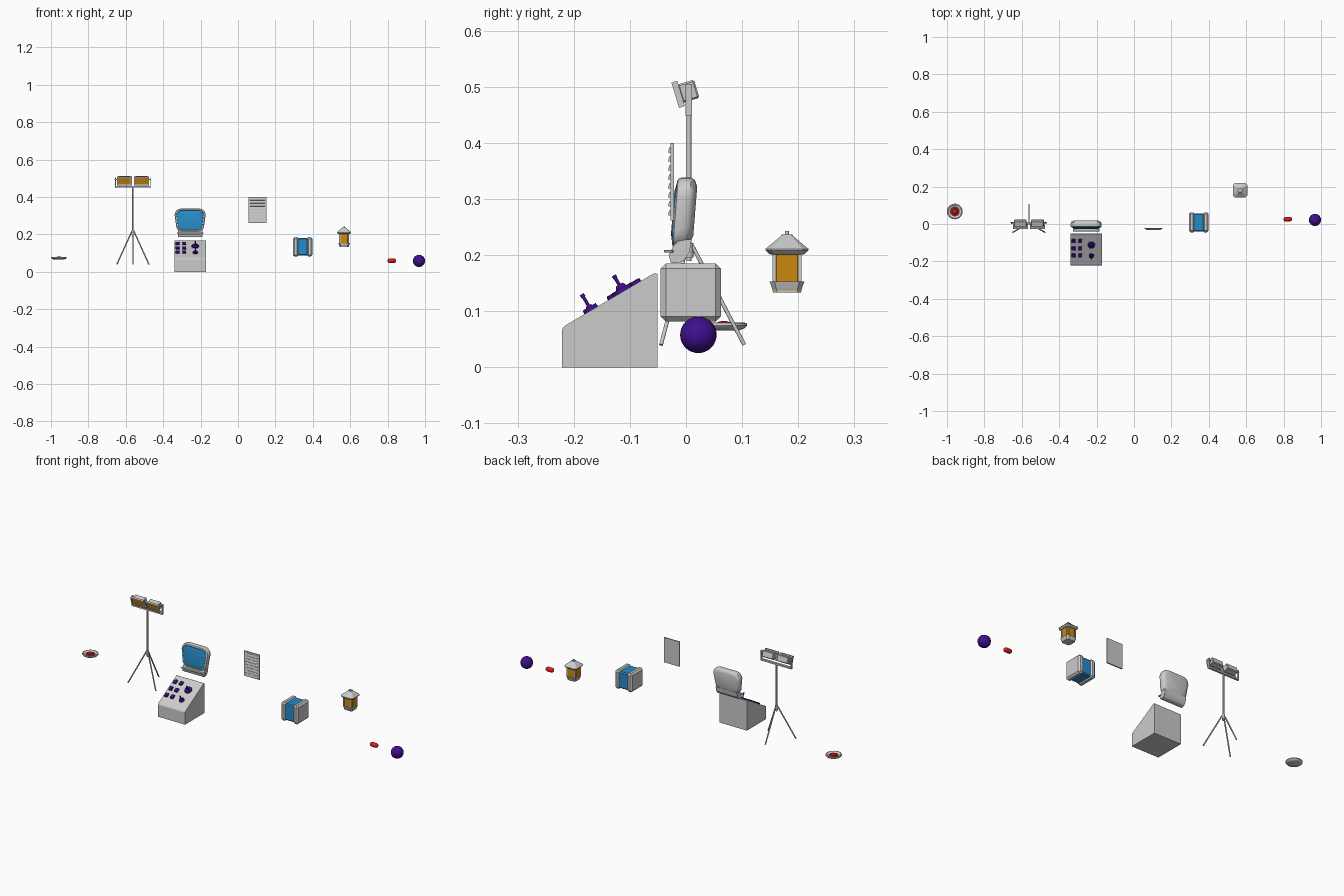
import bpy, bmesh, math
from mathutils import Vector, Matrix

if "Cube" in bpy.data.objects:
    bpy.data.objects.remove(bpy.data.objects["Cube"])


def material(name, rgb):
    m = bpy.data.materials.new(name)
    m.diffuse_color = (*rgb, 1)
    m.use_nodes = True
    m.node_tree.nodes["Principled BSDF"].inputs["Base Color"].default_value = m.diffuse_color
    return m


PURPLE = material("purple", (0.05, 0.005, 0.27))
BLUE = material("blue", (0.02, 0.26, 0.58))
AMBER = material("amber", (0.6, 0.25, 0.005))
RED = material("red", (0.75, 0.01, 0.01))
DARK = material("dark_red", (0.2, 0.02, 0.02))


def finish(name, bm, mat=None, smooth=False):
    bmesh.ops.recalc_face_normals(bm, faces=bm.faces)
    me = bpy.data.meshes.new(name)
    bm.to_mesh(me)
    bm.free()
    ob = bpy.data.objects.new(name, me)
    bpy.context.collection.objects.link(ob)
    if mat:
        me.materials.append(mat)
    if smooth:
        bpy.ops.object.select_all(action='DESELECT')
        ob.select_set(True)
        bpy.context.view_layer.objects.active = ob
        bpy.ops.object.shade_smooth_by_angle(angle=math.radians(40))
    return ob


def box(name, c, size, mat=None, tilt=0, bevel=0, seg=1):
    bm = bmesh.new()
    bmesh.ops.create_cube(bm, size=1, matrix=Matrix.Diagonal((*size, 1)))
    if bevel:
        bmesh.ops.bevel(bm, geom=bm.edges[:], offset=bevel, segments=seg, affect='EDGES', profile=0.5)
    bm.transform(Matrix.Translation(c) @ Matrix.Rotation(tilt, 4, 'X'))
    return finish(name, bm, mat)


def rod(name, a, b, r1, r2=None, mat=None, n=10):
    a, b = Vector(a), Vector(b)
    bm = bmesh.new()
    bmesh.ops.create_cone(bm, cap_ends=True, segments=n, radius1=r1, radius2=r1 if r2 is None else r2,
                          depth=(b - a).length)
    bm.transform(Matrix.Translation((a + b) / 2) @ (b - a).to_track_quat('Z', 'Y').to_matrix().to_4x4())
    return finish(name, bm, mat, True)


def skin(name, rings, mat=None, smooth=False):
    """Join equal-length closed rings and cap both ends."""
    bm = bmesh.new()
    vs = [[bm.verts.new(p) for p in ring] for ring in rings]
    n = len(vs[0])
    for a, b in zip(vs, vs[1:]):
        for i in range(n):
            bm.faces.new((a[i], a[(i + 1) % n], b[(i + 1) % n], b[i]))
    bm.faces.new(vs[0])
    bm.faces.new(vs[-1])
    return finish(name, bm, mat, smooth)


def side_profile(name, pts, cx, hw, mat=None):
    return skin(name, [[(cx + s * hw, y, z) for y, z in pts] for s in (-1, 1)], mat)


def lathe(name, pts, c, axis='Z', n=24, mat=None):
    """Turn (radius, height) points round an axis; ends sit on the axis."""
    bm = bmesh.new()
    vs = [bm.verts.new((r, 0, h)) for r, h in pts]
    es = [bm.edges.new(p) for p in zip(vs, vs[1:])]
    bmesh.ops.spin(bm, geom=vs + es, cent=(0, 0, 0), axis=(0, 0, 1), angle=2 * math.pi, steps=n, use_merge=True)
    bmesh.ops.remove_doubles(bm, verts=bm.verts, dist=1e-5)
    turn = Matrix.Rotation(math.pi / 2, 4, 'Y') if axis == 'X' else Matrix()
    bm.transform(Matrix.Translation(c) @ turn)
    return finish(name, bm, mat, True)


# Small dish with a red lens
DC = (-0.958, 0.067, 0.066)
lathe("dish", [(0, 0), (0.028, 0), (0.038, 0.004), (0.042, 0.009), (0.041, 0.013), (0.036, 0.014),
               (0.025, 0.007), (0, 0.007)], DC)
lathe("dish_well", [(0, 0.0075), (0.025, 0.0075), (0.026, 0.009), (0.02, 0.010), (0, 0.010)], DC, mat=DARK)
lathe("dish_lens", [(0, 0.009), (0.014, 0.009), (0.012, 0.014), (0.007, 0.016), (0, 0.017)], DC, mat=RED)

# Twin work light on a tripod
LX, LY = -0.562, 0.005
rod("tripod_pole", (LX, LY, 0.19), (LX, LY, 0.452), 0.0045)
rod("tripod_hub", (LX, LY, 0.196), (LX, LY, 0.222), 0.008)
for i in range(3):
    a = math.radians(90 + 120 * i)
    d = Vector((math.cos(a), math.sin(a), 0))
    rod("tripod_leg", Vector((LX, LY, 0.217)) + d * 0.006, Vector((LX, LY, 0.04)) + d * 0.099, 0.0035)
box("lamp_crossbar", (LX, LY, 0.454), (0.19, 0.012, 0.009))
for s in (-1, 1):
    box("lamp_bracket", (LX + s * 0.093, LY, 0.477), (0.004, 0.012, 0.056))
    tilt = math.radians(17)
    x = LX + s * 0.0455

    def at(y, z=0):
        return Vector((x, -0.014, 0.4866)) + Matrix.Rotation(tilt, 3, 'X') @ Vector((0, y, z))
    box("lamp_body", at(0.019), (0.068, 0.031, 0.034), None, tilt, 0.003)
    for e in (-1, 1):
        box("lamp_rim", at(0, e * 0.0205), (0.08, 0.011, 0.006), None, tilt)
        box("lamp_rim_side", at(0) + Vector((e * 0.037, 0, 0)), (0.006, 0.011, 0.036), None, tilt)
    box("lamp_glass", at(0.001), (0.07, 0.007, 0.037), AMBER, tilt)
    rod("lamp_pivot", (LX + s * 0.08, 0.007, 0.494), (LX + s * 0.097, 0.007, 0.494), 0.003)

# Sloped console with keys and joysticks
CX = -0.256
side_profile("console", [(-0.221, 0), (-0.221, 0.066), (-0.219, 0.071), (-0.213, 0.076), (-0.06, 0.166),
                         (-0.055, 0.168), (-0.051, 0.166), (-0.051, 0)], CX, 0.084)
SLOPE = math.atan2(0.09, 0.153)
NORMAL = Vector((0, -math.sin(SLOPE), math.cos(SLOPE)))


def on_slope(x, y, h=0):
    return Vector((x, y, 0.076 + (y + 0.213) * math.tan(SLOPE))) + NORMAL * h


for x in (-0.323, -0.287):
    for y in (-0.09, -0.129, -0.167):
        box("console_key", on_slope(x, y, 0.002), (0.02, 0.023, 0.009), PURPLE, SLOPE, 0.002)
for y, k in ((-0.112, 1.0), (-0.169, 0.7)):
    p = on_slope(-0.228, y)
    rod("joystick_base", p, p + NORMAL * 0.007, 0.02 * k, 0.019 * k, PURPLE, 16)
    rod("joystick_boot", p, p + NORMAL * 0.014 * k, 0.014 * k, 0.007 * k, PURPLE, 12)
    tip = p + NORMAL * 0.033
    rod("joystick_stick", p, tip, 0.003, mat=PURPLE)
    rod("joystick_grip", p + NORMAL * 0.027, tip, 0.004, mat=PURPLE)


# Monitor with rounded shell
def screen_ring(y, hw, lo, hi, r):
    ring = []
    for sx, sz, start in ((1, 1, 0), (-1, 1, 90), (-1, -1, 180), (1, -1, 270)):
        for k in range(6):
            a = math.radians(start + 18 * k)
            z = (hi - r if sz > 0 else lo + r) + r * math.sin(a)
            w = hw - r - (0.008 if sz < 0 else 0)
            ring.append((CX + sx * w + r * math.cos(a), y + 0.08 * (z - 0.26), z))
    return ring


skin("monitor_shell", [screen_ring(*s) for s in (
    (-0.018, 0.071, 0.224, 0.327, 0.026), (-0.022, 0.073, 0.221, 0.33, 0.028),
    (-0.020, 0.08, 0.215, 0.336, 0.032), (-0.015, 0.083, 0.213, 0.338, 0.034),
    (0.003, 0.082, 0.215, 0.338, 0.034), (0.010, 0.077, 0.222, 0.334, 0.034),
    (0.015, 0.066, 0.235, 0.322, 0.034))], None, True)
skin("monitor_screen", [screen_ring(*s) for s in (
    (-0.017, 0.073, 0.222, 0.328, 0.026), (-0.022, 0.072, 0.223, 0.327, 0.026),
    (-0.025, 0.055, 0.238, 0.314, 0.025))], BLUE, True)
side_profile("monitor_foot", [(-0.027, 0.186), (-0.031, 0.2), (-0.022, 0.218), (-0.01, 0.228), (0.01, 0.228),
                              (0.006, 0.205), (-0.004, 0.19), (-0.014, 0.186)], CX, 0.066)
box("monitor_lip", (CX, -0.031, 0.207), (0.142, 0.017, 0.005), bevel=0.0015)

# Wall vent with slats
box("vent_plate", (0.104, -0.0245, 0.331), (0.096, 0.007, 0.138))
for i in range(8):
    box("vent_slat", (0.104, -0.028, 0.275 + i * 0.016), (0.08, 0.006, 0.009), None, math.radians(-12))

# Chamfered crate with blue band
for s in (-1, 1):
    box("crate_half", (0.346 + s * 0.037, 0.0085, 0.1335), (0.032, 0.107, 0.104), bevel=0.009)
box("crate_core", (0.346, 0.0085, 0.1335), (0.06, 0.096, 0.093), BLUE, bevel=0.006)

# Hanging lantern
NX, NY = 0.567, 0.18


def square_ring(h, z, cut=0.14):
    c = h * (1 - 2 * cut)
    return [(NX + x, NY + y, z) for x, y in ((h, -c), (h, c), (c, h), (-c, h), (-h, c), (-h, -c), (-c, -h), (c, -h))]


skin("lantern_roof", [square_ring(*p) for p in ((0.03, 0.201), (0.038, 0.208), (0.0385, 0.211), (0.011, 0.234),
                                                 (0.010, 0.237))])
rod("lantern_finial", (NX, NY, 0.235), (NX, NY, 0.243), 0.004)
skin("lantern_glass", [square_ring(0.026, z) for z in (0.138, 0.203)], AMBER)
skin("lantern_base", [square_ring(*p) for p in ((0.025, 0.133), (0.026, 0.139), (0.031, 0.153), (0.026, 0.153))])
for sx in (-1, 1):
    for sy in (-1, 1):
        box("lantern_post", (NX + sx * 0.0228, NY + sy * 0.0228, 0.176), (0.006, 0.006, 0.052))

# Red capsule and purple ball
caps = [(0.0125 * math.sin(math.radians(a)), -0.011 - 0.0125 * math.cos(math.radians(a))) for a in range(0, 91, 18)]
caps[0] = (0, caps[0][1])
lathe("capsule", caps + [(r, -h) for r, h in reversed(caps)], (0.822, 0.026, 0.059), 'X', 16, RED)
bm = bmesh.new()
bmesh.ops.create_uvsphere(bm, u_segments=24, v_segments=16, radius=0.0325,
                          matrix=Matrix.Translation((0.9675, 0.022, 0.058)))
finish("ball", bm, PURPLE, True)
